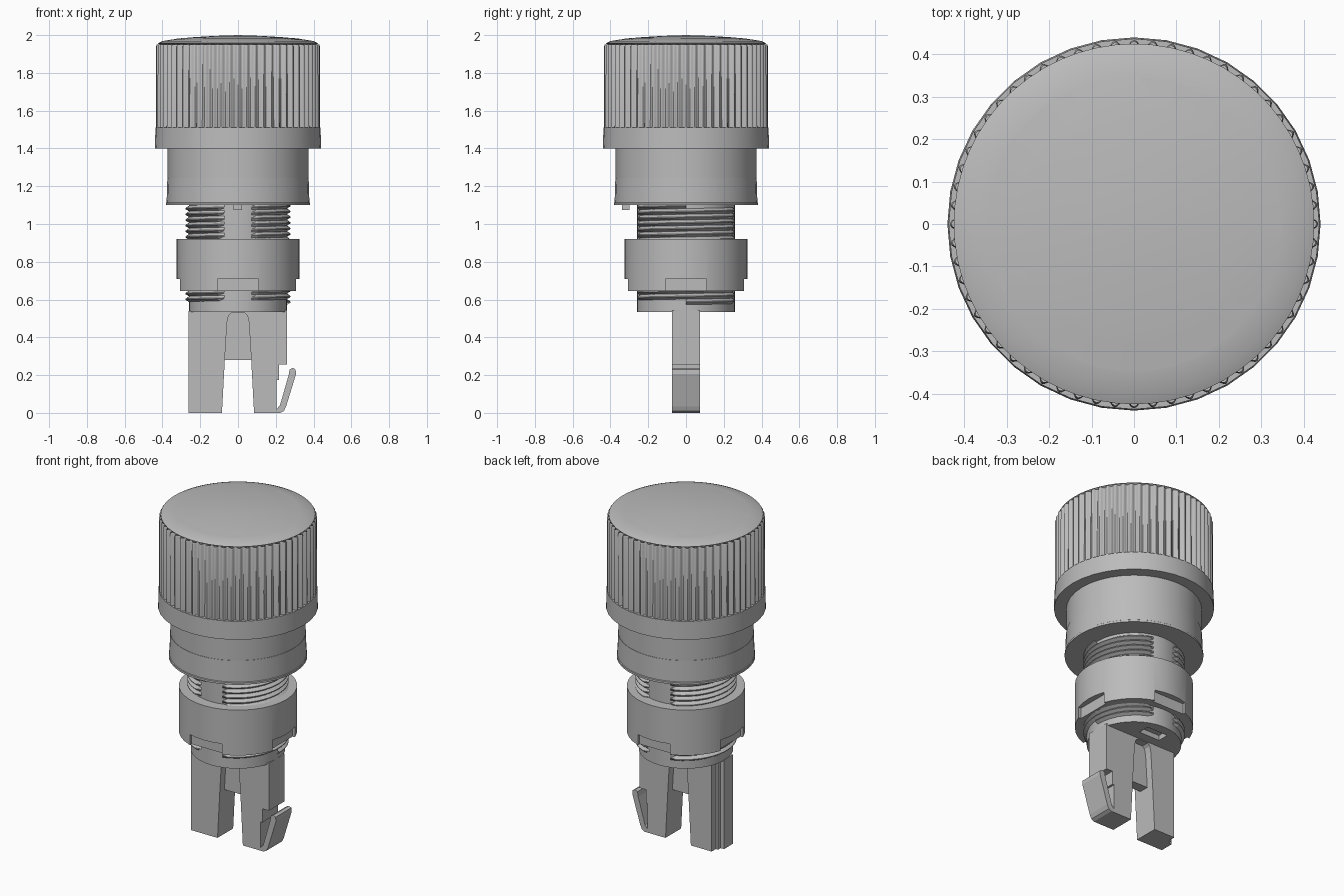
import bpy, bmesh
from math import sin, cos, pi, radians, atan2, hypot

if "Cube" in bpy.data.objects:
    bpy.data.objects.remove(bpy.data.objects["Cube"])

GREY = (0.5, 0.5, 0.5, 1)
mat = bpy.data.materials.new("light grey plastic")
mat.use_nodes = True
mat.diffuse_color = GREY
mat.node_tree.nodes["Principled BSDF"].inputs["Base Color"].default_value = GREY


def finish(name, bm):
    """Turn a bmesh into a named object."""
    bmesh.ops.remove_doubles(bm, verts=bm.verts, dist=1e-5)
    bmesh.ops.recalc_face_normals(bm, faces=bm.faces)
    mesh = bpy.data.meshes.new(name)
    bm.to_mesh(mesh)
    bm.free()
    mesh.materials.append(mat)
    ob = bpy.data.objects.new(name, mesh)
    bpy.context.collection.objects.link(ob)
    return ob


def smooth(ob, angle=30):
    bpy.ops.object.select_all(action='DESELECT')
    ob.select_set(True)
    bpy.context.view_layer.objects.active = ob
    bpy.ops.object.shade_smooth_by_angle(angle=radians(angle))


def lathe(name, profile, n=36, closed=False, flute=None):
    """Revolve (radius, z) points; flute(angle, z) is taken off the radius."""
    bm = bmesh.new()
    rings = []
    for r, z in profile:
        ring = []
        for i in range(n):
            a = 2 * pi * i / n
            rr = r - (flute(a, z) if flute and r > 0.1 else 0)
            ring.append(bm.verts.new((rr * cos(a), rr * sin(a), z)))
        rings.append(ring)
    pairs = list(zip(rings, rings[1:]))
    if closed:
        pairs.append((rings[-1], rings[0]))
    for lo, hi in pairs:
        for i in range(n):
            j = (i + 1) % n
            bm.faces.new((lo[i], lo[j], hi[j], hi[i]))
    bmesh.ops.dissolve_degenerate(bm, dist=1e-6, edges=bm.edges)
    return finish(name, bm)


def slab(name, outline, y0, y1):
    """Extrude an x-z outline from y0 to y1."""
    bm = bmesh.new()
    face = bm.faces.new([bm.verts.new((x, y0, z)) for x, z in outline])
    new = bmesh.ops.extrude_face_region(bm, geom=[face])["geom"]
    moved = [v for v in new if isinstance(v, bmesh.types.BMVert)]
    bmesh.ops.translate(bm, verts=moved, vec=(0, y1 - y0, 0))
    return finish(name, bm)


def box(name, x0, x1, y0, y1, z0, z1):
    return slab(name, [(x0, z0), (x1, z0), (x1, z1), (x0, z1)], y0, y1)


def cut(ob, cutter):
    mod = ob.modifiers.new("cut", 'BOOLEAN')
    mod.operation = 'DIFFERENCE'
    mod.solver = 'EXACT'
    mod.object = cutter
    bpy.context.view_layer.objects.active = ob
    bpy.ops.object.modifier_apply(modifier=mod.name)
    bpy.data.objects.remove(cutter)


# Knob: smooth skirt, fluted grip and shallow dome
DOME = [(0.425, 1.957), (0.4, 1.968), (0.35, 1.977), (0.25, 1.988), (0.12, 1.996), (0, 2.0)]
smooth(lathe("knob_skirt", [(0, 1.4), (0.44, 1.4), (0.437, 1.51), (0, 1.51)]))


def flute(a, z):
    return 0.009 * (1 - cos(60 * a)) if z < 1.951 else 0


smooth(lathe("knob_grip", [(0, 1.505), (0.435, 1.505), (0.434, 1.94), (0.43, 1.95)],
             n=480, flute=flute), 50)
smooth(lathe("knob_dome", [(0, 1.94), (0.41, 1.94), (0.412, 1.95)] + DOME, n=60))


# Three curved arrows lying almost flush on the dome
def dome_z(r):
    for (ra, za), (rb, zb) in zip(DOME, DOME[1:]):
        if rb <= r <= ra:
            return za + (zb - za) * (ra - r) / (ra - rb)
    return DOME[0][1]


for k in range(3):
    bm = bmesh.new()
    rows = []
    for i in range(13):
        t = i / 12
        row = []
        for s in (0, 0.5, 1):
            # swallow-tailed end: the outer corners reach further than the middle
            a = radians(-125 + 87 * t + 120 * k) + (t > 0.99) * abs(s - 0.5) * 0.22
            r = 0.278 + 0.07 * s
            row.append(bm.verts.new((r * cos(a), r * sin(a), dome_z(r) + 0.001)))
        rows.append(row)
    for a, b in zip(rows, rows[1:]):
        for s in (0, 1):
            bm.faces.new((a[s], a[s + 1], b[s + 1], b[s]))
    smooth(finish("dome_arrow_%d" % (k + 1), bm))

# Collar below the knob, with its locating tab
smooth(lathe("upper_collar", [(0, 1.24), (0.372, 1.24), (0.372, 1.41), (0, 1.41)]))
smooth(lathe("lower_collar", [(0, 1.1), (0.382, 1.1), (0.382, 1.112),
                              (0.378, 1.115), (0.374, 1.243), (0, 1.243)]))
box("locating_tab", -0.025, 0.02, -0.34, -0.3, 1.075, 1.11)

# Stem core with a shallow pocket underneath
stem = lathe("stem", [(0, 0.535), (0.26, 0.535), (0.26, 1.11), (0, 1.11)])
cut(stem, box("pocket_cutter", -0.07, 0.07, 0.13, 0.2, 0.5, 0.565))
smooth(stem)

# Screw thread, interrupted at the front and back
bm = bmesh.new()
STEPS, PITCH, TURNS = 48, 0.03, 17
prev = None
for i in range(STEPS * TURNS + 1):
    a = 2 * pi * i / STEPS
    z = 0.572 + PITCH * i / STEPS
    crest = 0.279 if abs(cos(a)) > 0.38 else 0.257
    root = min(crest, 0.259)
    row = [bm.verts.new((r * cos(a), r * sin(a), z + dz))
           for r, dz in ((root, 0), (crest, PITCH * 0.4), (crest, PITCH * 0.55), (root, PITCH))]
    if prev:
        for s in range(3):
            bm.faces.new((prev[s], row[s], row[s + 1], prev[s + 1]))
    prev = row
finish("screw_thread", bm)

# Ring nut with four wrench notches in its lower edge
nut = lathe("ring_nut", [(0.255, 0.645), (0.325, 0.645), (0.325, 0.92), (0.255, 0.92)],
            closed=True)
for side in (-1, 1):
    lo, hi = sorted((side * 0.29, side * 0.4))
    cut(nut, box("notch_cutter", lo, hi, -0.108, 0.108, 0.6, 0.71))
    cut(nut, box("notch_cutter", -0.108, 0.108, lo, hi, 0.6, 0.71))
smooth(nut)

# Forked foot with the arched gap and the spring clip on its left
fork = [(-0.225, 0), (-0.085, 0), (-0.07, 0.28), (-0.058, 0.48), (-0.05, 0.515), (-0.035, 0.53),
        (0.035, 0.53), (0.05, 0.515), (0.058, 0.48), (0.07, 0.28), (0.085, 0),
        (0.205, 0), (0.205, 0.175), (0.217, 0.175), (0.217, 0.257), (0.26, 0.257),
        (0.26, 0.545), (-0.225, 0.545)]
slab("forked_foot", fork, -0.075, 0.075)
clip = [(0.2, 0), (0.225, 0), (0.243, 0.01), (0.255, 0.035), (0.307, 0.205), (0.305, 0.23),
        (0.29, 0.238), (0.273, 0.23), (0.268, 0.2), (0.222, 0.04), (0.2, 0.015)]
slab("spring_clip", clip, -0.075, 0.075)
box("foot_web", -0.075, 0.075, -0.03, 0.03, 0.28, 0.54)

# Stepped rib on the outer edge of the right leg
box("leg_edge", -0.24, -0.22, -0.075, 0.035, 0, 0.54)
box("leg_rib", -0.262, -0.235, -0.075, 0.01, 0, 0.54)
